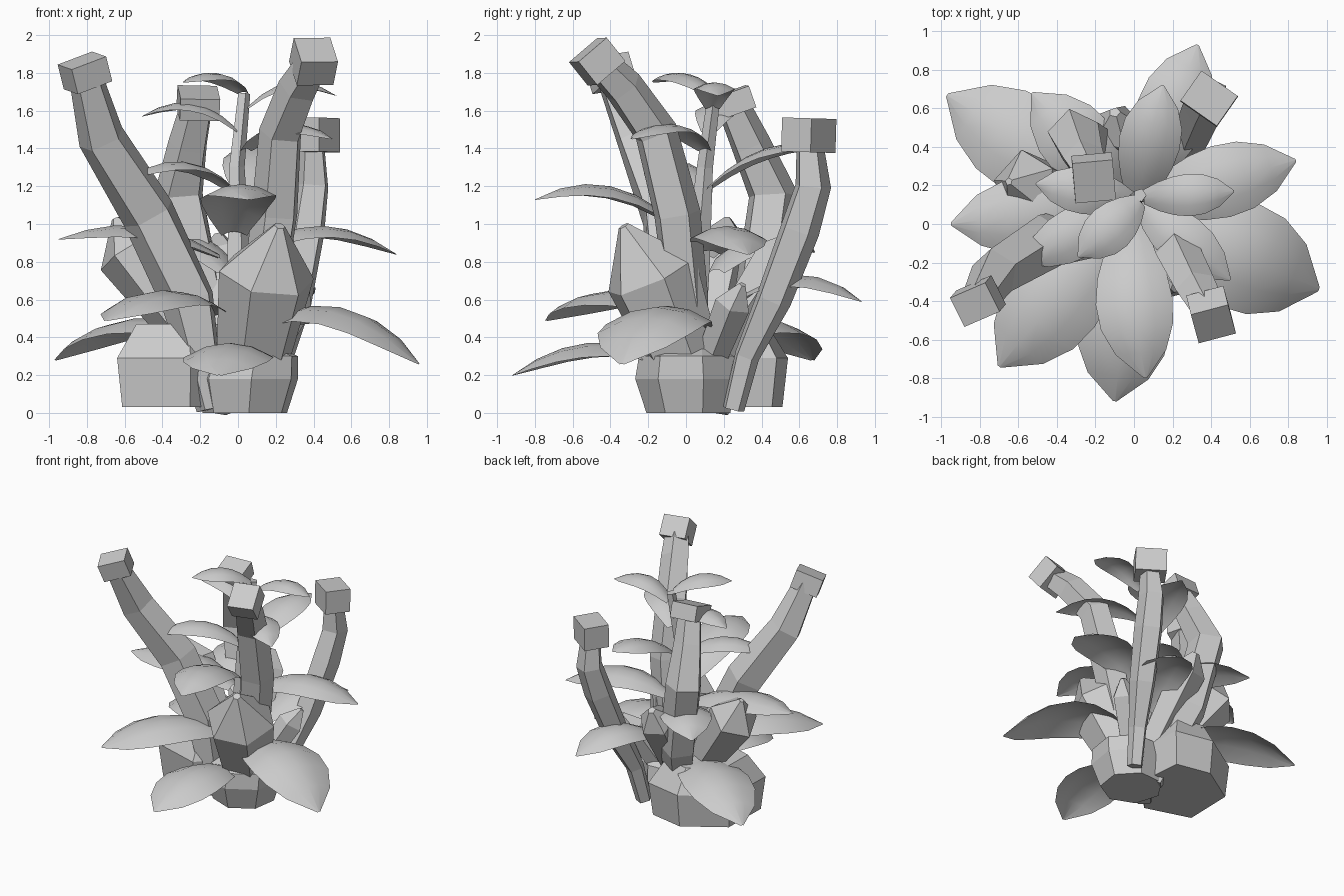
import bpy, math
from mathutils import Vector, Matrix

if "Cube" in bpy.data.objects:
    bpy.data.objects.remove(bpy.data.objects["Cube"])

def mesh(name, verts, faces, smooth=False):
    me = bpy.data.meshes.new(name)
    me.from_pydata([tuple(v) for v in verts], [], faces)
    ob = bpy.data.objects.new(name, me)
    bpy.context.collection.objects.link(ob)
    for p in me.polygons:
        p.use_smooth = smooth
    return ob

def loft(name, rings):
    """Capped skin over rings of equal size."""
    n = len(rings[0])
    F = []
    for i in range(len(rings) - 1):
        for k in range(n):
            j = (k + 1) % n
            F.append((i*n + k, i*n + j, i*n + n + j, i*n + n + k))
    V = [v for r in rings for v in r]
    F += [tuple(range(n))[::-1], tuple(range(len(V) - n, len(V)))]
    return mesh(name, V, F)

def sweep(name, path, radii, n, twist=0.0, flat=False):
    """Faceted tube along a path; flat keeps every ring horizontal."""
    P = [Vector(p) for p in path]
    rings = []
    for i, p in enumerate(P):
        d = (P[min(i + 1, len(P) - 1)] - P[max(i - 1, 0)]).normalized()
        if flat:
            d = Vector((0, 0, 1))
        u = (Vector((1, 0, 0)) - d * d.x).normalized()
        w = d.cross(u)
        ang = [twist + 2 * math.pi * k / n for k in range(n)]
        rings.append([p + (u * math.cos(a) + w * math.sin(a)) * radii[i] for a in ang])
    return loft(name, rings)

def leaf(name, base, peak, tip, width, droop=0.16):
    """Arched leaf through base, peak and tip, edges hanging down."""
    b, m, t = Vector(base), Vector(peak), Vector(tip)
    c = m * 2 - (b + t) / 2
    side = Vector((0, 0, 1)).cross(t - b).normalized()
    prof = [0.34, 0.68, 0.9, 1.0, 0.94, 0.66, 0.04]
    V, F = [], []
    n = len(prof)
    for i, s in enumerate(prof):
        q = i / (n - 1)
        p = b * (1-q)**2 + c * 2*q*(1-q) + t * q*q
        for k in range(5):
            e = (k - 2) / 2
            V.append(p + side * e * s * width / 2
                     - Vector((0, 0, droop * width * s * e * e)))
    for i in range(n - 1):
        for k in range(4):
            a = i*5 + k
            F.append((a, a + 1, a + 6, a + 5))
    return mesh(name, V, F, True)

# Bent stalks: path, radii, block size, block lean, block turn
stalks = [
    ([(-.14, -.08, .02), (-.26, -.06, .6), (-.47, -.1, 1.05), (-.72, -.25, 1.45), (-.81, -.4, 1.8)],
     [.08, .15, .15, .13, .09], (.21, .17, .14), (-.25, -.3, 1), 25),
    ([(.1, .03, .02), (.14, .0, .6), (.2, -.05, 1.05), (.23, -.16, 1.48), (.32, -.33, 1.72), (.4, -.47, 1.86)],
     [.08, .12, .13, .12, .11, .09], (.2, .2, .16), (.2, -.8, 1), 15),
    ([(.2, .25, .02), (.23, .32, .3), (.3, .46, .6), (.36, .6, .97), (.39, .67, 1.2), (.39, .65, 1.47)],
     [.06, .07, .1, .11, .1, .07], (.23, .19, .18), (0, .03, 1), -35),
    ([(-.05, .15, .02), (-.2, .38, .6), (-.31, .46, 1.15), (-.26, .34, 1.42), (-.21, .24, 1.64)],
     [.08, .14, .14, .11, .09], (.21, .22, .12), (.05, -.35, 1), 5),
]
for i, (path, rad, size, lean, turn) in enumerate(stalks):
    sweep(f"stalk_{i+1}", path, rad, 5, .5)
    bpy.ops.mesh.primitive_cube_add(size=1)
    cap = bpy.context.object
    cap.name = f"stalk_block_{i+1}"
    rot = Vector((0, 0, 1)).rotation_difference(Vector(lean)).to_matrix().to_4x4()
    cap.matrix_world = (Matrix.Translation(path[-1]) @ rot
                        @ Matrix.Rotation(math.radians(turn), 4, 'Z')
                        @ Matrix.Diagonal((*size, 1)))

# Thin central stem
sweep("central_stem", [(0, 0, .1), (0, .06, .8), (-.01, .1, 1.3), (.03, .15, 1.69)],
      [.09, .07, .045, .035], 5)

# Base: low faceted pot rock and the larger side rock
sweep("base_rock", [(.04, .02, 0), (.05, .01, .18), (.07, .01, .3), (.06, .05, .37)],
      [.23, .28, .26, .1], 7, .3, True)
outline = [(-.64, -.1), (-.25, -.22), (.03, .1), (0, .48), (-.3, .54), (-.63, .33)]
mid = (-.3, .17)
loft("side_rock", [[Vector((mid[0] + (x - mid[0]) * s, mid[1] + (y - mid[1]) * s, z))
                    for x, y in outline] for s, z in ((.92, .03), (1, .29), (.7, .47))])

# Pointed crystals leaning outward
sweep("front_crystal", [(.07, .02, .22), (.15, -.18, .73), (.22, -.33, .99)], [.19, .26, .03], 6, .2)
sweep("left_crystal", [(-.15, .1, .25), (-.57, .2, .86), (-.65, .22, 1.03)], [.1, .19, .02], 5, .4)
sweep("back_crystal", [(-.02, .12, .25), (-.09, .5, .82), (-.1, .58, .94)], [.1, .14, .03], 5)
sweep("right_crystal", [(.1, .1, .2), (.3, .25, .58), (.36, .3, .68)], [.08, .1, .02], 5)

# Leaves: base, arch peak, tip, width
leaves = [
    ((.06, .22, .55), (.2, .58, .73), (.33, .93, .59), .38),
    ((.08, .12, .86), (.45, .22, .99), (.84, .33, .84), .38),
    ((.08, .02, .44), (.54, -.16, .56), (.96, -.34, .26), .57),
    ((.0, -.1, .28), (-.05, -.52, .37), (-.1, -.92, .20), .48),
    ((-.02, .0, .96), (.0, -.4, 1.2), (.06, -.8, 1.13), .40),
    ((-.1, .0, .52), (-.4, -.38, .65), (-.7, -.74, .49), .50),
    ((-.1, .08, .84), (-.52, .05, .99), (-.95, .0, .92), .40),
    ((-.12, .12, .38), (-.55, .4, .5), (-.97, .67, .28), .51),
    ((-.06, .16, .76), (-.28, .41, .95), (-.53, .68, .85), .38),
    ((.02, .12, 1.2), (.08, .42, 1.4), (.15, .72, 1.4), .32),
    ((.05, .14, 1.62), (.28, .15, 1.75), (.52, .17, 1.68), .22),
    ((.04, .1, 1.4), (.25, -.08, 1.53), (.5, -.29, 1.45), .27),
    ((.0, .12, 1.5), (-.25, .17, 1.64), (-.51, .21, 1.57), .24),
    ((-.02, .1, 1.18), (-.29, -.04, 1.33), (-.58, -.2, 1.24), .27),
    ((.03, .12, 1.7), (-.12, -.02, 1.8), (-.29, -.17, 1.75), .25),
]
for i, (b, m, t, w) in enumerate(leaves):
    leaf(f"leaf_{i+1}", b, m, t, w)
